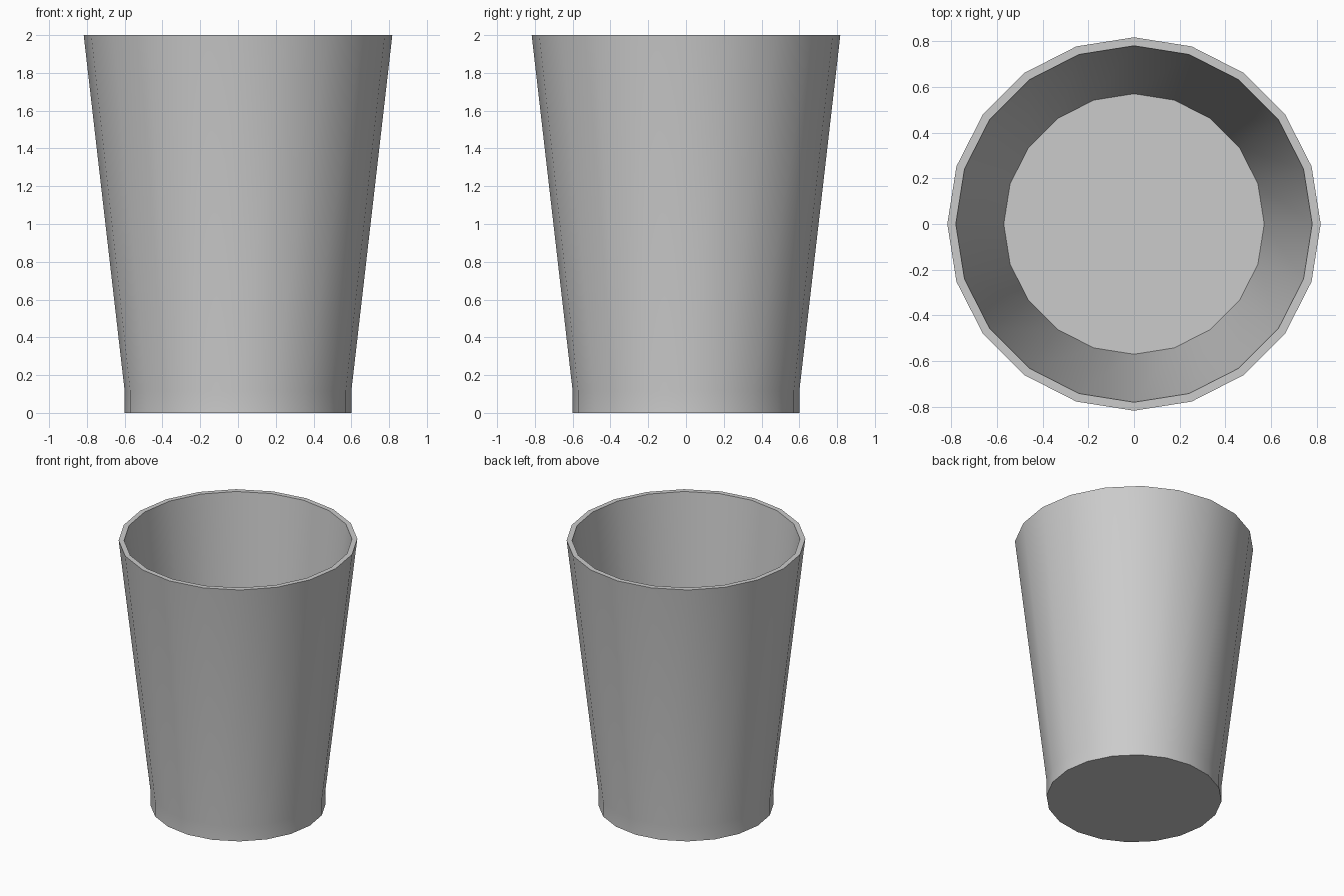
import bpy, bmesh
from math import cos, sin, tau

if "Cube" in bpy.data.objects:
    bpy.data.objects.remove(bpy.data.objects["Cube"])

SIDES = 20
# Profile (radius, height) from outer base, up over the rim, down to inner floor
PROFILE = [(0.60, 0.0), (0.60, 0.115), (0.817, 2.0), (0.78, 2.0), (0.57, 0.115)]

bm = bmesh.new()
rings = [[bm.verts.new((r * cos(tau * i / SIDES), r * sin(tau * i / SIDES), z))
          for i in range(SIDES)] for r, z in PROFILE]

# Walls and rim
for a, b in zip(rings, rings[1:]):
    for i in range(SIDES):
        j = (i + 1) % SIDES
        bm.faces.new((a[i], a[j], b[j], b[i]))

# Underside and inner floor
bm.faces.new(rings[0][::-1])
bm.faces.new(rings[-1])
bmesh.ops.recalc_face_normals(bm, faces=bm.faces)

mesh = bpy.data.meshes.new("cup")
bm.to_mesh(mesh)
bm.free()
cup = bpy.data.objects.new("cup", mesh)
bpy.context.collection.objects.link(cup)

# Smooth walls, sharp rim and base
bpy.context.view_layer.objects.active = cup
cup.select_set(True)
bpy.ops.object.shade_smooth_by_angle(angle=0.6)
